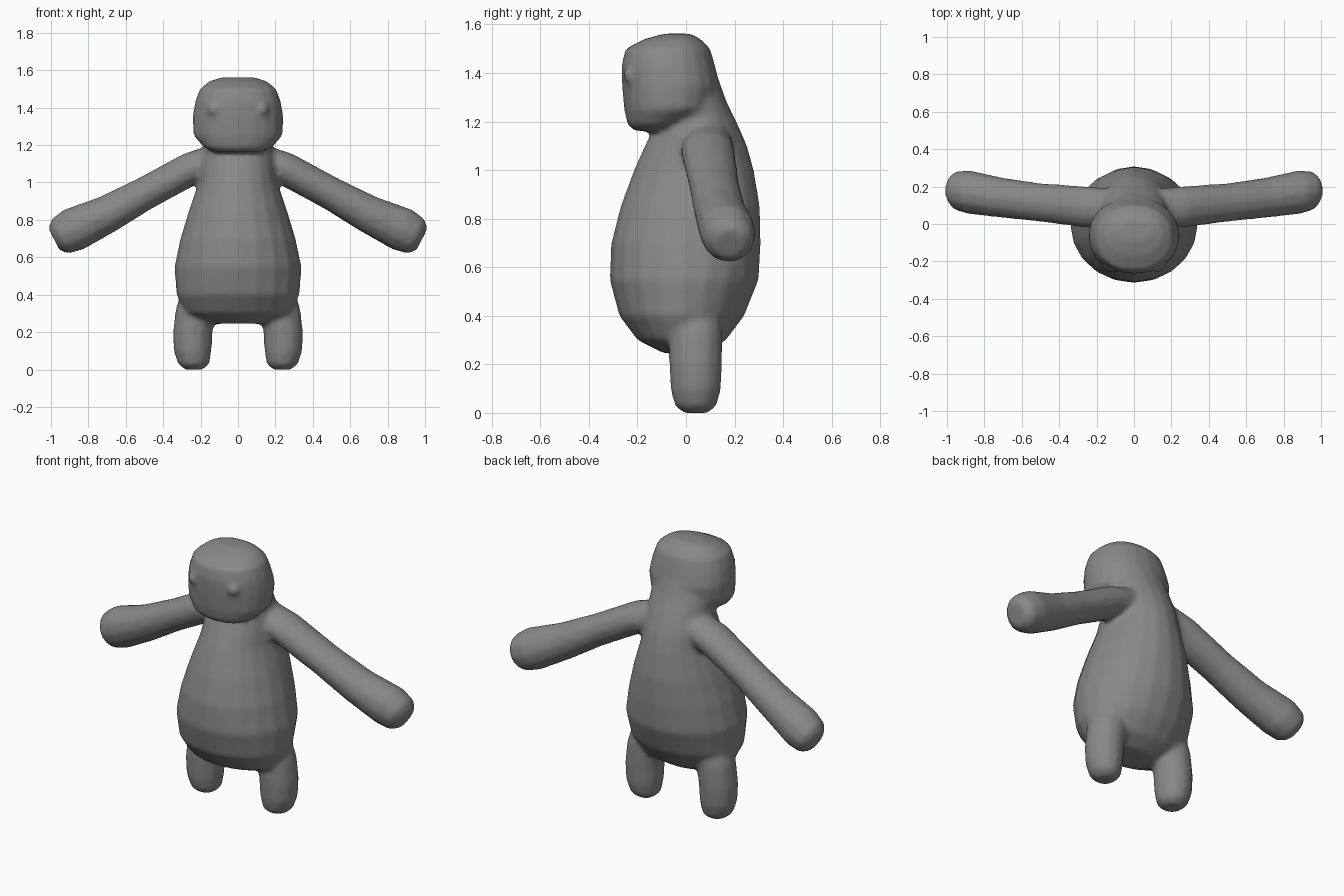
import bpy, bmesh, math
from mathutils import Vector

if "Cube" in bpy.data.objects:
    bpy.data.objects.remove(bpy.data.objects["Cube"])

grey = bpy.data.materials.new("warm grey")
grey.diffuse_color = (0.25, 0.25, 0.25, 1)
grey.use_nodes = True
grey.node_tree.nodes["Principled BSDF"].inputs["Base Color"].default_value = grey.diffuse_color


def loft(name, rings, sides=16, power=1.0):
    """Closed skin over rings given as (centre, half axis a, half axis b)."""
    bm = bmesh.new()
    loops = []
    for c, a, b in rings:
        loop = []
        for i in range(sides):
            t = 2 * math.pi * i / sides
            u, v = math.cos(t), math.sin(t)
            u = math.copysign(abs(u) ** power, u)
            v = math.copysign(abs(v) ** power, v)
            loop.append(bm.verts.new(Vector(c) + Vector(a) * u + Vector(b) * v))
        loops.append(loop)
    for lo, hi in zip(loops, loops[1:]):
        for i in range(sides):
            j = (i + 1) % sides
            bm.faces.new((lo[i], lo[j], hi[j], hi[i]))
    bm.faces.new(loops[0])
    bm.faces.new(loops[-1])
    bmesh.ops.recalc_face_normals(bm, faces=bm.faces)
    me = bpy.data.meshes.new(name)
    bm.to_mesh(me)
    bm.free()
    ob = bpy.data.objects.new(name, me)
    bpy.context.collection.objects.link(ob)
    return ob


def upright(rows):
    """Rows of height, half width, front y, back y."""
    return [((0, (f + b) / 2, z), (w, 0, 0), (0, (b - f) / 2, 0)) for z, w, f, b in rows]


# Pear-shaped torso running up into the neck
body = loft("body", upright([
    (0.245, 0.15, -0.09, 0.08), (0.30, 0.28, -0.20, 0.165), (0.40, 0.33, -0.275, 0.24),
    (0.55, 0.34, -0.315, 0.30), (0.70, 0.308, -0.308, 0.308), (0.85, 0.263, -0.27, 0.305),
    (1.0, 0.212, -0.215, 0.28), (1.1, 0.20, -0.17, 0.252), (1.2, 0.185, -0.12, 0.208),
    (1.28, 0.18, -0.10, 0.168), (1.36, 0.16, -0.10, 0.14)]), 20)

# Rounded boxy head pushed forward
head = loft("head", upright([
    (1.162, 0.12, -0.21, -0.08), (1.185, 0.18, -0.24, 0.0), (1.25, 0.238, -0.255, 0.12),
    (1.35, 0.243, -0.264, 0.14), (1.43, 0.23, -0.266, 0.12), (1.50, 0.205, -0.25, 0.10),
    (1.54, 0.155, -0.17, 0.06), (1.562, 0.09, -0.09, 0.02)]), 20, 0.92)
parts = [head]

arm_rows = [(0.08, 0.085, 1.13, 0.10, 0.09), (0.25, 0.09, 1.075, 0.112, 0.09),
            (0.50, 0.115, 0.94, 0.104, 0.09), (0.70, 0.14, 0.83, 0.108, 0.103),
            (0.88, 0.17, 0.748, 0.118, 0.12), (0.95, 0.177, 0.712, 0.105, 0.105),
            (0.983, 0.18, 0.695, 0.065, 0.068)]
leg_rows = [(0.0, 0.235, 0.05), (0.03, 0.237, 0.085), (0.10, 0.243, 0.102),
            (0.20, 0.242, 0.107), (0.33, 0.225, 0.108), (0.45, 0.20, 0.09)]
for s, side in ((-1, "right"), (1, "left")):
    # Arm sloping outward, down and slightly back
    parts.append(loft(side + "_arm", [
        ((s * x, y, z), (0, ry, 0), (s * rn * 0.45, 0, rn * 0.89))
        for x, y, z, ry, rn in arm_rows], 12))
    # Short stump leg
    parts.append(loft(side + "_leg", [
        ((s * x, 0.04, z), (r, 0, 0), (0, r * 1.03, 0)) for z, x, r in leg_rows], 12))
    # Small raised eye
    parts.append(loft(side + "_eye", [
        ((s * 0.125, -0.215 - 0.045 * math.sin(t), 1.39),
         (0.045 * math.cos(t), 0, 0), (0, 0, 0.04 * math.cos(t)))
        for t in (-1.2, -0.6, 0, 0.5, 0.9, 1.3)], 10))

# Weld all parts into one skin and soften the joins
for p in parts:
    m = body.modifiers.new("join_" + p.name, 'BOOLEAN')
    m.operation, m.solver, m.object = 'UNION', 'EXACT', p
    p.hide_render = True
m = body.modifiers.new("skin", 'REMESH')
m.mode, m.voxel_size = 'VOXEL', 0.014
m = body.modifiers.new("soften", 'SMOOTH')
m.factor, m.iterations = 0.5, 7

# Keep only the finished skin
bpy.context.view_layer.update()
dg = bpy.context.evaluated_depsgraph_get()
skin = bpy.data.meshes.new_from_object(body.evaluated_get(dg))
body.modifiers.clear()
body.data = skin
for p in parts:
    bpy.data.objects.remove(p)
skin.materials.clear()
skin.materials.append(grey)
for f in skin.polygons:
    f.use_smooth = True
    f.material_index = 0
